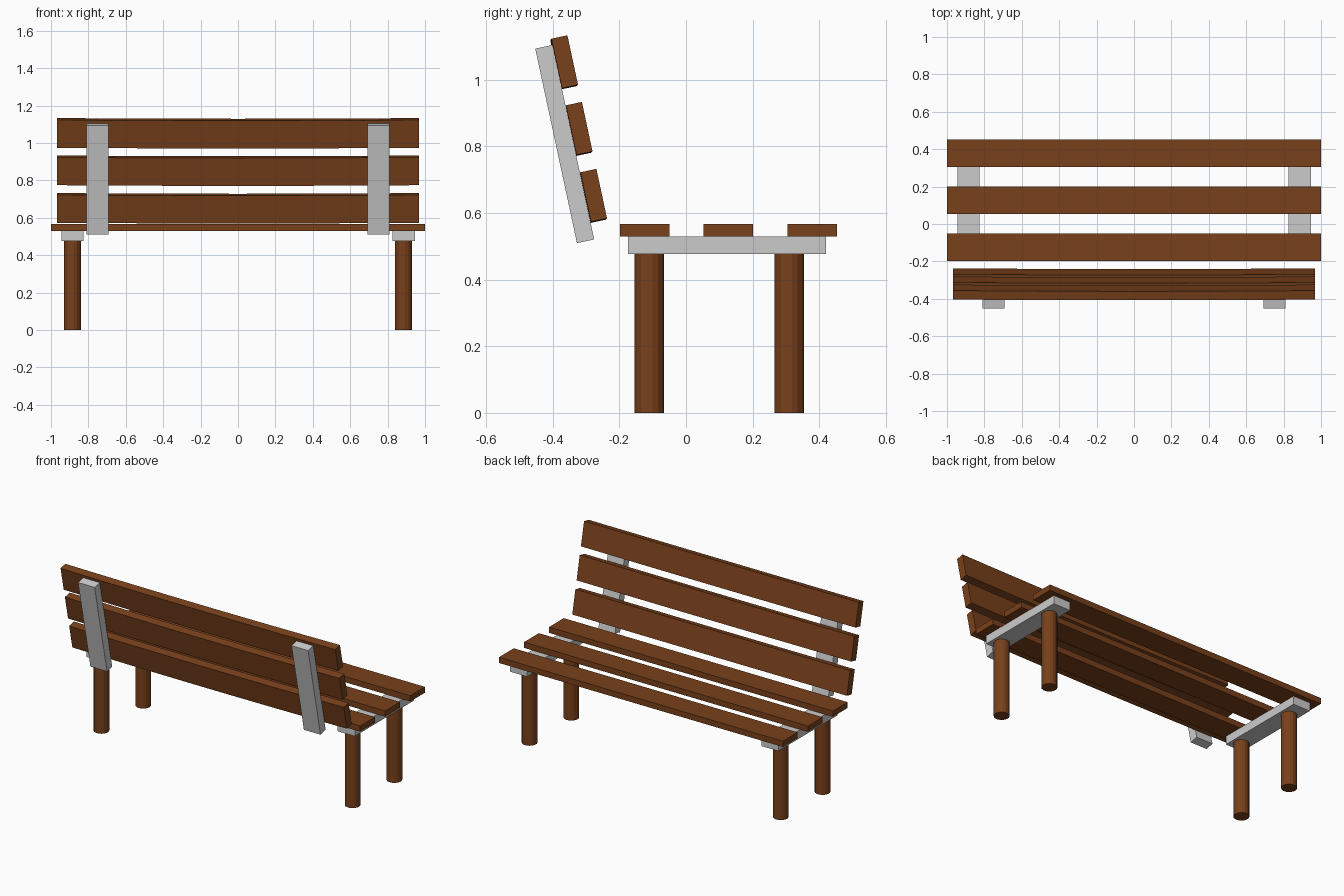
import bpy, bmesh, math
from mathutils import Matrix, Vector

if "Cube" in bpy.data.objects:
    bpy.data.objects.remove(bpy.data.objects["Cube"])

wood = bpy.data.materials.new("wood")
wood.diffuse_color = (0.19, 0.052, 0.011, 1)
wood.use_nodes = True
wood.node_tree.nodes["Principled BSDF"].inputs["Base Color"].default_value = wood.diffuse_color
TILT = math.radians(12.1)


def finish(name, bm, mat=None):
    mesh = bpy.data.meshes.new(name)
    bm.to_mesh(mesh)
    bm.free()
    obj = bpy.data.objects.new(name, mesh)
    bpy.context.collection.objects.link(obj)
    if mat:
        mesh.materials.append(mat)
    return obj


def box(name, centre, size, mat=None, tilt=0, bow=0):
    bm = bmesh.new()
    bmesh.ops.create_cube(bm, size=1)
    if bow:
        # Cut the board along its length so it can bow slightly
        for i in range(1, 8):
            bmesh.ops.bisect_plane(bm, geom=bm.verts[:] + bm.edges[:] + bm.faces[:],
                                   plane_co=(i / 8 - 0.5, 0, 0), plane_no=(1, 0, 0))
    bm.transform(Matrix.Translation(centre) @ Matrix.Rotation(tilt, 4, 'X')
                 @ Matrix.Diagonal((*size, 1)))
    for v in bm.verts:
        v.co += Vector((0, 1, 1)) * bow * (v.co.x ** 2 - 0.94)
    return finish(name, bm, mat)


def leg(name, x, y):
    bm = bmesh.new()
    bmesh.ops.create_cone(bm, cap_ends=True, segments=16, radius1=0.0455,
                          radius2=0.0455, depth=0.477)
    bm.transform(Matrix.Translation((x, y, 0.2385)) @ Matrix.Rotation(math.pi / 16, 4, 'Z'))
    obj = finish(name, bm, wood)
    return obj


# Seat boards
for i, y in enumerate((-0.124, 0.127, 0.379)):
    box(f"seat_board_{i + 1}", (0, y, 0.5485), (2, 0.148, 0.037), wood)

# Backrest boards, leaning back and slightly bowed
for i, (y, z) in enumerate(((-0.277, 0.653), (-0.3205, 0.854), (-0.364, 1.054))):
    box(f"back_board_{i + 1}", (0, y, z), (1.935, 0.049, 0.152), wood, TILT, 0.004)

# Legs, seat bearers and backrest posts on both sides
for side, s in (("left", -1), ("right", 1)):
    leg(f"{side}_leg_rear", s * 0.885, -0.11)
    leg(f"{side}_leg_front", s * 0.885, 0.31)
    box(f"{side}_seat_bearer", (s * 0.885, 0.123, 0.5035), (0.12, 0.595, 0.053))
    box(f"{side}_back_post", (s * 0.752, -0.364, 0.807), (0.117, 0.053, 0.597), None, TILT)
